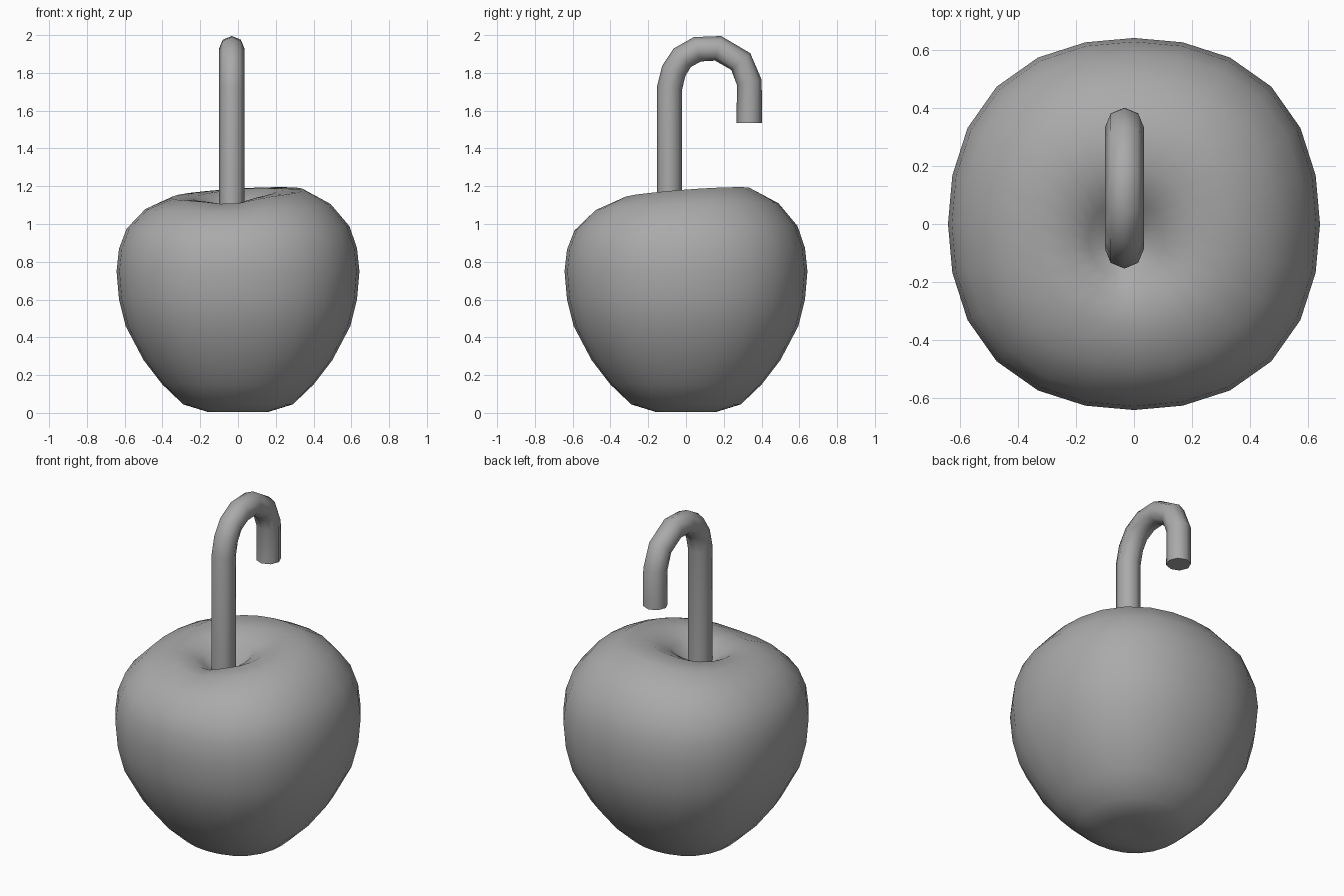
import bpy
import bmesh
from math import sin, cos, pi, exp, radians
from mathutils import Vector

cube = bpy.data.objects.get("Cube")
if cube:
    bpy.data.objects.remove(cube, do_unlink=True)

# One plain colour for the whole model
grey = bpy.data.materials.new("plain grey")
grey.use_nodes = True
colour = (0.4, 0.4, 0.4, 1)
grey.diffuse_color = colour
grey.node_tree.nodes["Principled BSDF"].inputs["Base Color"].default_value = colour


def loft(name, rings, sharp):
    """Skin a list of closed rings and cap both ends."""
    bm = bmesh.new()
    loops = [[bm.verts.new(p) for p in ring] for ring in rings]
    n = len(loops[0])
    for a, b in zip(loops, loops[1:]):
        for i in range(n):
            j = (i + 1) % n
            bm.faces.new((a[i], a[j], b[j], b[i]))
    bm.faces.new(loops[0][::-1])
    bm.faces.new(loops[-1])
    bmesh.ops.recalc_face_normals(bm, faces=bm.faces)
    mesh = bpy.data.meshes.new(name)
    bm.to_mesh(mesh)
    bm.free()
    mesh.materials.append(grey)
    obj = bpy.data.objects.new(name, mesh)
    bpy.context.collection.objects.link(obj)
    bpy.ops.object.select_all(action="DESELECT")
    obj.select_set(True)
    bpy.context.view_layer.objects.active = obj
    bpy.ops.object.shade_smooth_by_angle(angle=radians(sharp))
    return obj


# Fruit body: lathe-like profile, squarish in plan, uneven rim and off-centre dimple
# Each row is radius, height, share of rim unevenness, share of dimple shift
profile = [
    (0.06, 0.01, 0, 0), (0.16, 0.005, 0, 0), (0.29, 0.045, 0, 0),
    (0.40, 0.15, 0, 0), (0.50, 0.28, 0, 0), (0.595, 0.46, 0, 0),
    (0.63, 0.60, 0, 0), (0.643, 0.75, 0, 0), (0.63, 0.87, 0.1, 0),
    (0.59, 0.98, 0.3, 0), (0.49, 1.09, 0.6, 0), (0.35, 1.155, 1, 0.1),
    (0.22, 1.15, 1, 0.5), (0.13, 1.10, 0.7, 0.9), (0.07, 1.04, 0.2, 1),
    (0.02, 1.02, 0, 1),
]
SIDES = 24
body_rings = []
for radius, height, uneven, shift in profile:
    ring = []
    for i in range(SIDES):
        t = 2 * pi * i / SIDES
        r = radius * (1 + 0.022 * (1 - cos(4 * t)))
        notch = exp(-((t - 1.47 * pi) / 0.4) ** 2)
        lift = 0.005 + 0.035 * cos(t - 0.9) - 0.025 * notch
        ring.append((r * cos(t) - 0.03 * shift,
                     r * sin(t) - 0.06 * shift,
                     height + uneven * lift))
    body_rings.append(ring)
loft("fruit_body", body_rings, 80)

# Hooked stem: octagonal tube swept along a path of (y, z) points
path = [Vector((0, y, z)) for y, z in (
    (-0.087, 0.98), (-0.087, 1.72), (-0.065, 1.81), (-0.02, 1.88), (0.06, 1.925),
    (0.17, 1.93), (0.29, 1.86), (0.335, 1.75), (0.335, 1.535))]
stem_rings = []
for k, p in enumerate(path):
    before = (p - path[k - 1]).normalized() if k else Vector()
    after = (path[k + 1] - p).normalized() if k < len(path) - 1 else Vector()
    tangent = (before + after).normalized()
    side = Vector((1, 0, 0))
    out = tangent.cross(side)
    stem_rings.append([p + Vector((-0.033, 0, 0))
                       + 0.067 * (cos(a) * side + sin(a) * out)
                       for a in (2 * pi * i / 8 for i in range(8))])
loft("hooked_stem", stem_rings, 55)
